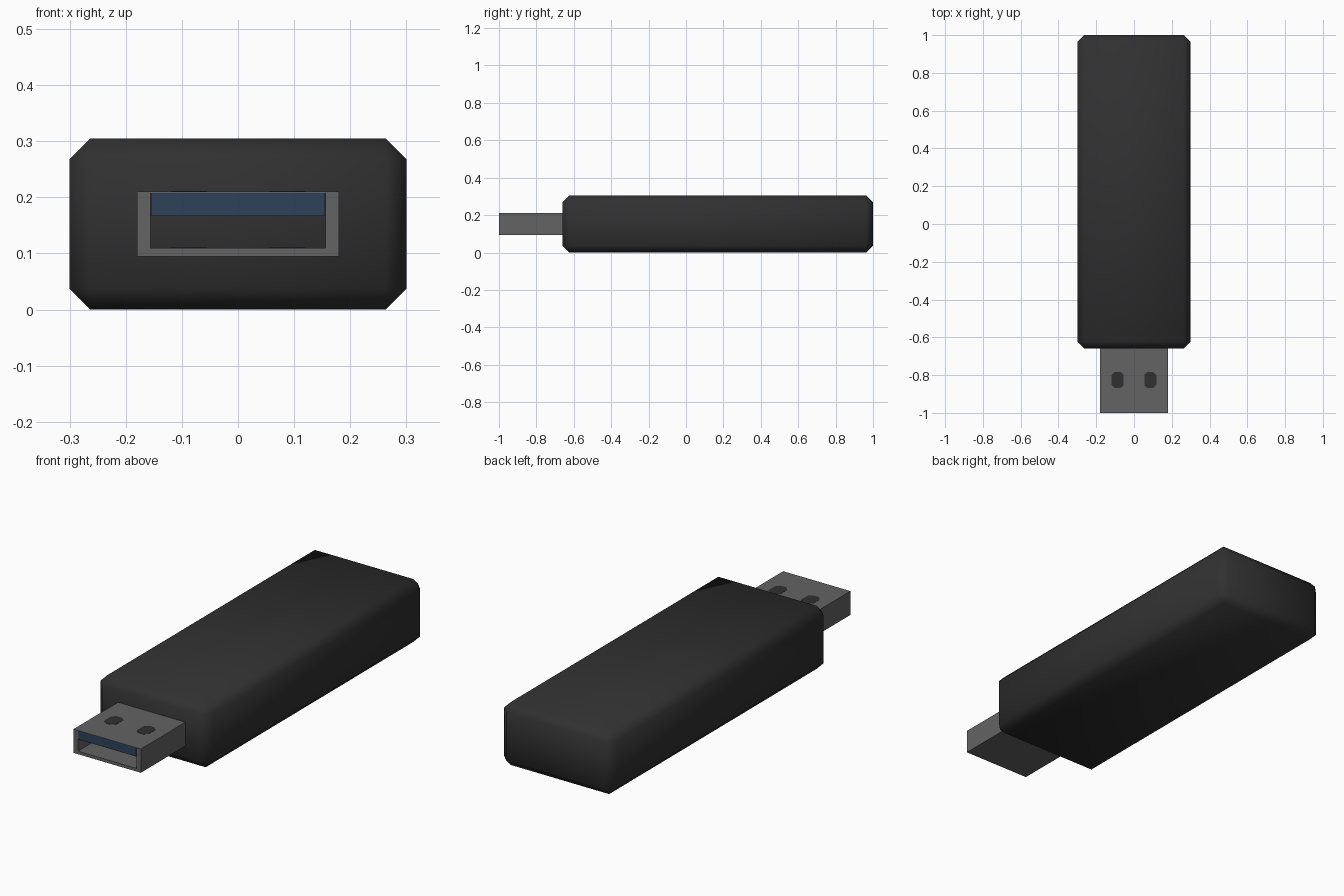
import bpy, bmesh

if "Cube" in bpy.data.objects:
    bpy.data.objects.remove(bpy.data.objects["Cube"])


def material(name, r, g, b):
    m = bpy.data.materials.new(name)
    m.diffuse_color = (r, g, b, 1)
    m.use_nodes = True
    m.node_tree.nodes["Principled BSDF"].inputs["Base Color"].default_value = m.diffuse_color
    return m


BLACK = material("black_plastic", 0.03, 0.03, 0.03)
METAL = material("grey_metal", 0.125, 0.125, 0.125)
BLUE = material("blue_plastic", 0.027, 0.055, 0.1)


def finish(bm, name, mat):
    bmesh.ops.recalc_face_normals(bm, faces=bm.faces)
    me = bpy.data.meshes.new(name)
    bm.to_mesh(me)
    bm.free()
    me.materials.append(mat)
    ob = bpy.data.objects.new(name, me)
    bpy.context.collection.objects.link(ob)
    return ob


def box(name, mat, lo, hi, bevel=0):
    bm = bmesh.new()
    bmesh.ops.create_cube(bm, size=1)
    for v in bm.verts:
        v.co = [hi[i] if v.co[i] > 0 else lo[i] for i in range(3)]
    if bevel:
        bmesh.ops.bevel(bm, geom=bm.edges[:], offset=bevel, segments=1,
                        affect='EDGES', profile=0.5)
    return finish(bm, name, mat)


def marking(name, x, y, z, w=0.032, h=0.043, c=0.017):
    # thin octagonal plate for a contact hole
    pts = [(w, h - c), (w - c, h), (c - w, h), (-w, h - c),
           (-w, c - h), (c - w, -h), (w - c, -h), (w, c - h)]
    bm = bmesh.new()
    face = bm.faces.new([bm.verts.new((x + a, y + b, z)) for a, b in pts])
    ext = bmesh.ops.extrude_face_region(bm, geom=[face])
    for v in ext["geom"]:
        if isinstance(v, bmesh.types.BMVert):
            v.co.z += 0.002
    return finish(bm, name, BLACK)


# Main casing with chamfered, smooth shaded edges
body = box("casing", BLACK, (-0.3, -0.66, 0), (0.3, 1.0, 0.305), 0.037)
for p in body.data.polygons:
    p.use_smooth = True

# Open metal connector: profile ring extruded into the casing
Y0, Y1 = -1.0, -0.64
outer = [(-0.18, 0.095), (0.18, 0.095), (0.18, 0.21), (-0.18, 0.21)]
inner = [(-0.156, 0.11), (0.156, 0.11), (0.156, 0.208), (-0.156, 0.208)]
bm = bmesh.new()
rings = [[bm.verts.new((x, y, z)) for x, z in prof]
         for prof, y in ((outer, Y0), (outer, Y1), (inner, Y1), (inner, Y0))]
for k in range(4):
    a, b = rings[k], rings[(k + 1) % 4]
    for i in range(4):
        j = (i + 1) % 4
        bm.faces.new((a[i], a[j], b[j], b[i]))
finish(bm, "connector_shell", METAL)

# Contact tongue
box("connector_tongue", BLUE, (-0.155, -1.0, 0.167), (0.155, -0.65, 0.2085))

# Contact holes on the top and on the inner floor
for side, x in (("left", -0.087), ("right", 0.087)):
    marking("top_hole_" + side, x, -0.826, 0.209)
    marking("floor_hole_" + side, x, -0.826, 0.109)
